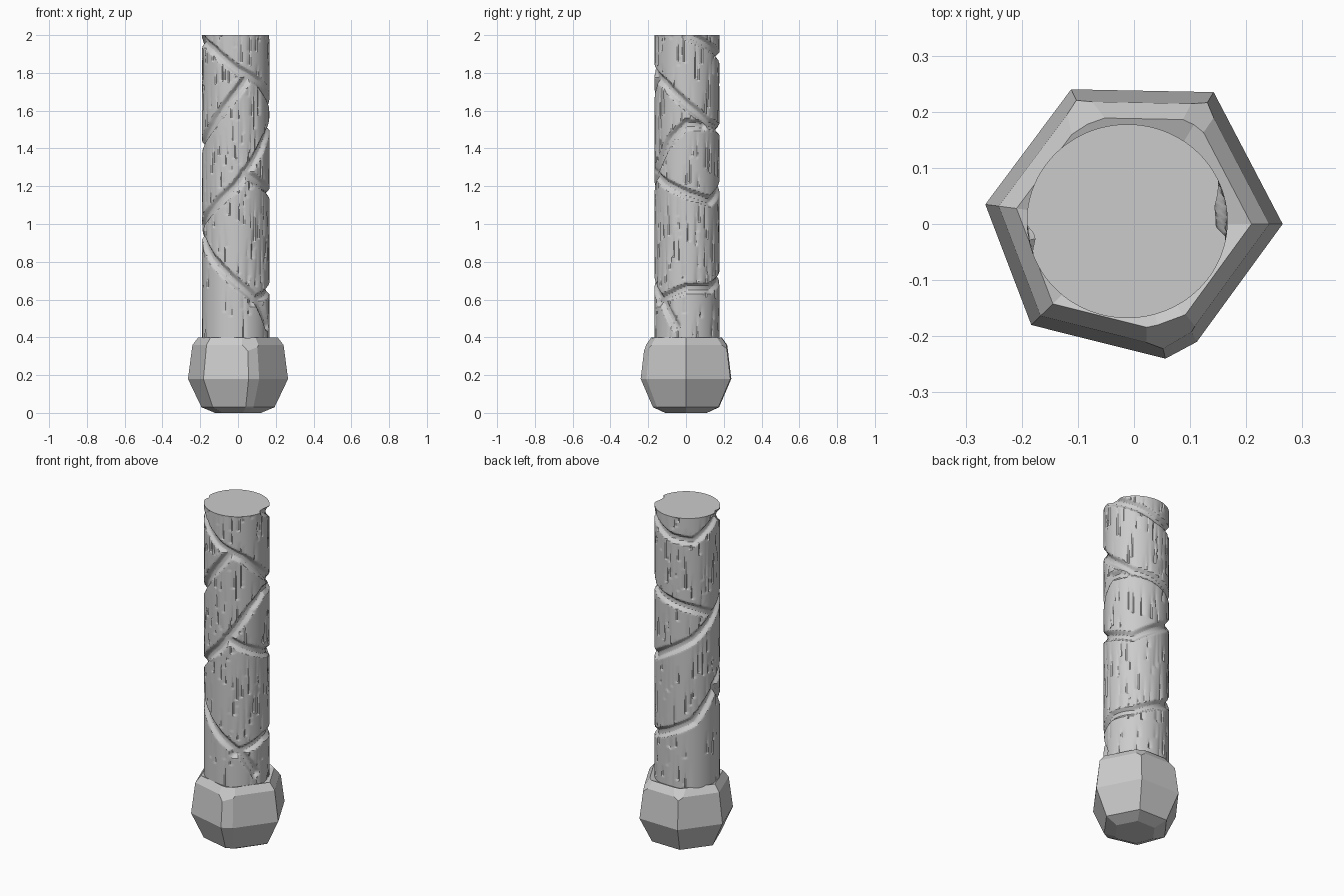
import bpy, bmesh, math, random
from mathutils import Vector

if "Cube" in bpy.data.objects:
    bpy.data.objects.remove(bpy.data.objects["Cube"])

random.seed(4)
NA, NZ = 160, 220
R, Z0, Z1 = 0.179, 0.36, 2.0
CX, CY = -0.012, 0.005


def make_object(name, bm):
    bmesh.ops.recalc_face_normals(bm, faces=bm.faces)
    mesh = bpy.data.meshes.new(name)
    bm.to_mesh(mesh)
    bm.free()
    obj = bpy.data.objects.new(name, mesh)
    bpy.context.collection.objects.link(obj)
    return obj


# Carved groove paths: (angle in degrees, height), front is 270
grooves = [
    [(0, 2.0), (90, 1.88), (135, 1.86), (190, 1.98), (225, 1.93), (270, 1.82),
     (315, 1.75), (360, 1.63), (405, 1.53), (450, 1.50), (495, 1.46), (540, 1.40)],
    [(-75, 1.27), (-45, 1.22), (0, 1.16), (45, 1.12), (90, 1.2), (135, 1.28),
     (180, 1.4), (225, 1.52), (270, 1.69), (290, 1.77)],
    [(180, 0.98), (225, 1.08), (270, 1.2), (300, 1.32), (330, 1.45), (360, 1.53), (390, 1.52)],
    [(180, 0.97), (225, 0.82), (270, 0.69), (315, 0.58), (340, 0.46)],
    [(300, 0.59), (360, 0.66), (405, 0.66), (450, 0.72), (495, 0.79), (540, 0.96)],
]
segments = []
for path in grooves:
    for (a, za), (b, zb) in zip(path, path[1:]):
        segments.append((math.radians(a) * R, za, math.radians(b) * R, zb))


def groove_depth(u, z):
    best, turn = 1.0, 2 * math.pi * R
    for ua, za, ub, zb in segments:
        if z < min(za, zb) - 0.04 or z > max(za, zb) + 0.04:
            continue
        mid = (ua + ub) / 2
        p = u + round((mid - u) / turn) * turn
        dx, dz = ub - ua, zb - za
        t = max(0, min(1, ((p - ua) * dx + (z - za) * dz) / (dx * dx + dz * dz)))
        best = min(best, math.hypot(p - ua - t * dx, z - za - t * dz))
    return 0.021 * max(0, min(1, (0.030 - best) / 0.018))


def height(j):
    return Z0 + (Z1 - Z0) * j / NZ


depth = [[groove_depth(2 * math.pi * R * i / NA, height(j)) for i in range(NA)]
         for j in range(NZ + 1)]

# Wood grain: thin tapered upright nicks
for n in range(300):
    i0, j0 = random.randrange(NA), random.randrange(NZ)
    length, d = random.randint(8, 36), random.uniform(0.003, 0.008)
    side = random.choice((-1, 1))
    for j in range(j0, min(NZ, j0 + length)):
        taper = 1 - (j - j0) / length
        for k, fade in enumerate((1, 0.6, 0.25)):
            i = (i0 + side * k) % NA
            depth[j][i] = max(depth[j][i], d * taper * fade)

# Wooden shaft
bm = bmesh.new()
rings = []
for j in range(NZ + 1):
    ring = []
    for i in range(NA):
        a = 2 * math.pi * i / NA
        r = R - depth[j][i]
        ring.append(bm.verts.new((CX + r * math.cos(a), CY + 0.965 * r * math.sin(a), height(j))))
    rings.append(ring)
for lo, hi in zip(rings, rings[1:]):
    for i in range(NA):
        k = (i + 1) % NA
        bm.faces.new((lo[i], lo[k], hi[k], hi[i]))
bm.faces.new(rings[0])
bm.faces.new(rings[-1])
shaft = make_object("wooden_shaft", bm)
bpy.context.view_layer.objects.active = shaft
shaft.select_set(True)
bpy.ops.object.shade_smooth_by_angle(angle=math.radians(25))

# Faceted stone pommel lofted from an uneven hexagon
outline = [(0.265, 0.0), (0.142, 0.235), (-0.112, 0.24), (-0.265, 0.035),
           (-0.183, -0.18), (0.056, -0.24), (0.112, -0.21)]
levels = [(0.0, 0.46), (0.03, 0.73), (0.18, 1.0), (0.36, 0.91), (0.40, 0.79), (0.385, 0.62)]
bm = bmesh.new()
rings = [[bm.verts.new((x * s, y * s, z)) for x, y in outline] for z, s in levels]
n = len(outline)
for lo, hi in zip(rings, rings[1:]):
    for i in range(n):
        k = (i + 1) % n
        bm.faces.new((lo[i], lo[k], hi[k], hi[i]))
bm.faces.new(rings[0])
bm.faces.new(rings[-1])

# Chipped corners
chips = [((0.125, 0.2, 0.36), (0.5, 0.8, 0.75)), ((-0.1, 0.2, 0.365), (-0.4, 0.8, 0.8)),
         ((0.07, -0.195, 0.36), (0.3, -0.9, 0.6)), ((0.09, -0.17, 0.05), (0.4, -0.8, -0.9))]
for point, normal in chips:
    bmesh.ops.bisect_plane(bm, geom=bm.verts[:] + bm.edges[:] + bm.faces[:],
                           plane_co=Vector(point), plane_no=Vector(normal), clear_outer=True)
    bmesh.ops.holes_fill(bm, edges=[e for e in bm.edges if e.is_boundary])
make_object("stone_pommel", bm)
